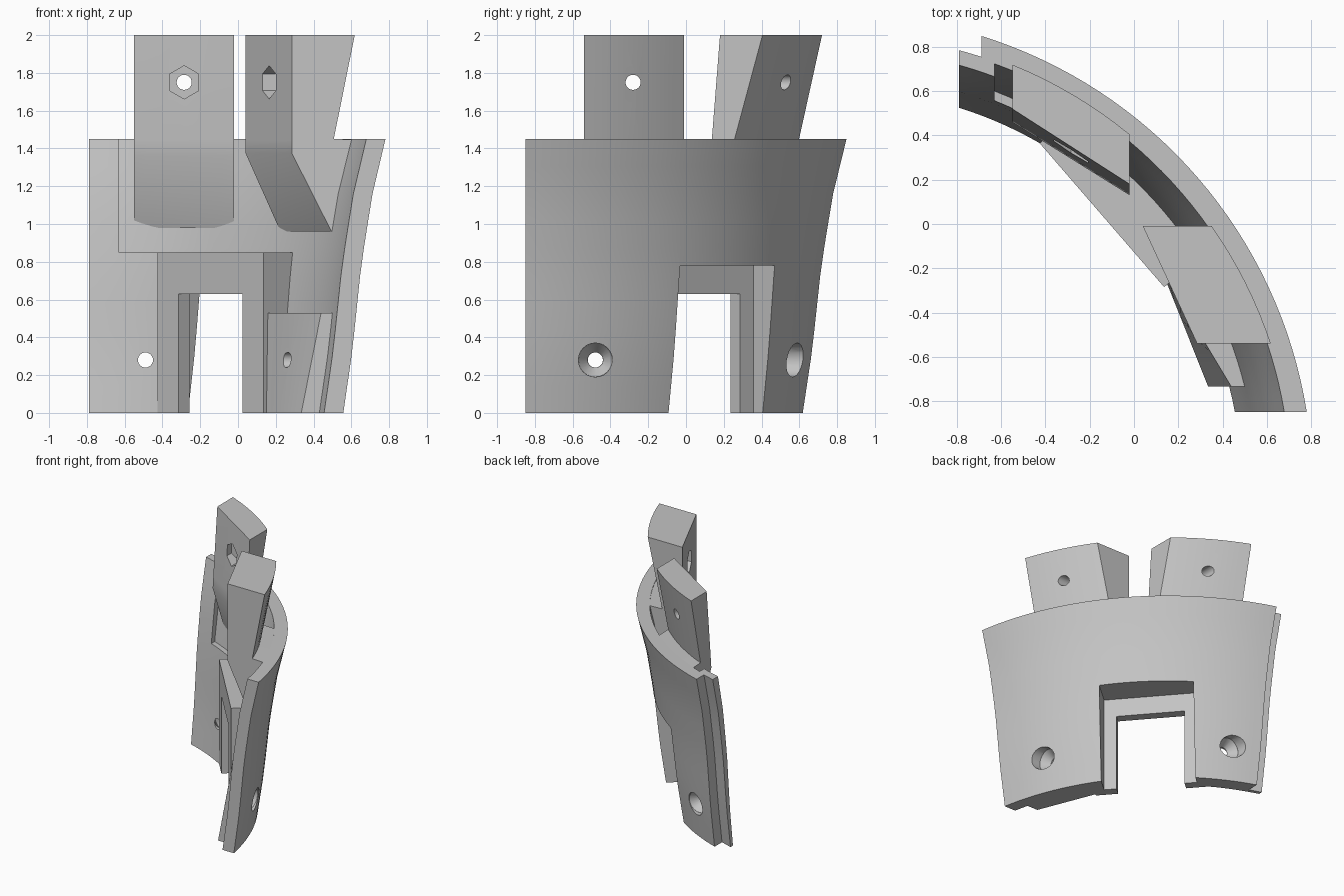
import bpy, bmesh, math
from mathutils import Vector, Matrix

if "Cube" in bpy.data.objects:
    bpy.data.objects.remove(bpy.data.objects["Cube"])

grey = bpy.data.materials.new("plain_grey")
grey.use_nodes = True
grey.diffuse_color = (0.55, 0.55, 0.55, 1)
grey.node_tree.nodes["Principled BSDF"].inputs["Base Color"].default_value = (0.55, 0.55, 0.55, 1)

CX, CY = -1.323, -1.184                   # centre of the curved wall
PROFILE = [(0, 1.91), (0.33, 1.957), (0.78, 2.003), (1.15, 2.06), (1.45, 2.13)]
OUT = Vector((0.756, 0.654, 0))           # direction out through the doorway
ALONG = Vector((0.654, -0.756, 0))        # direction along the wall
MID = Vector((-0.145, 0.04, 0))           # middle of the flat inner face


def radius(z):
    for (z0, r0), (z1, r1) in zip(PROFILE, PROFILE[1:]):
        if z <= z1:
            return r0 + (r1 - r0) * (z - z0) / (z1 - z0)
    return PROFILE[-1][1]


def finish(bm, name):
    bmesh.ops.recalc_face_normals(bm, faces=bm.faces)
    mesh = bpy.data.meshes.new(name)
    bm.to_mesh(mesh)
    bm.free()
    mesh.materials.append(grey)
    obj = bpy.data.objects.new(name, mesh)
    bpy.context.collection.objects.link(obj)
    return obj


def loft(name, rings):
    """Closed solid through rings of equal point count."""
    bm = bmesh.new()
    loops = [[bm.verts.new(p) for p in ring] for ring in rings]
    n = len(loops[0])
    for a, b in zip(loops, loops[1:]):
        for i in range(n):
            j = (i + 1) % n
            bm.faces.new((a[i], a[j], b[j], b[i]))
    bm.faces.new(loops[0])
    bm.faces.new(loops[-1])
    return finish(bm, name)


def arc(r, z, start, end, steps):
    """Arc about the wall centre between two planes of constant x or y."""
    def angle(plane):
        axis, v = plane
        return math.acos((v - CX) / r) if axis == "x" else math.asin((v - CY) / r)
    a, b = angle(start), angle(end)
    return [(CX + r * math.cos(a + (b - a) * i / steps),
             CY + r * math.sin(a + (b - a) * i / steps), z) for i in range(steps + 1)]


def wall(name, z0, z1, deep0, deep1, shallow, start, end, steps=32):
    """Curved slab; depths are measured in from the outer surface."""
    rings = []
    levels = 10
    for k in range(levels + 1):
        t = k / levels
        z = z0 + (z1 - z0) * t
        deep = deep0 + (deep1 - deep0) * t
        rings.append(arc(radius(z) - deep, z, start, end, steps)
                     + arc(radius(z) - shallow, z, start, end, steps)[::-1])
    return loft(name, rings)


def post(name, axis, lo, hi, sections):
    """Block with flat inner face, curved back. Section: z, inner lo, inner hi, back radius."""
    rings = []
    n = 8
    for z, in_lo, in_hi, r in sections:
        inner = []
        for i in range(n + 1):
            s = lo + (hi - lo) * i / n
            q = in_lo + (in_hi - in_lo) * i / n
            inner.append((s, q, z) if axis == "x" else (q, s, z))
        rings.append(inner + arc(r, z, (axis, lo), (axis, hi), n)[::-1])
    return loft(name, rings)


def local_box(name, half, v0, v1, z1):
    """Box aligned with the doorway."""
    rings = []
    for z in (-0.1, z1):
        rings.append([MID + ALONG * u + OUT * v + Vector((0, 0, z))
                      for u, v in ((-half, v0), (half, v0), (half, v1), (-half, v1))])
    return loft(name, rings)


def drill(axis, side, z, start, end, r0, r1, sides):
    """Cylinder or cone along x or y from start to end."""
    bm = bmesh.new()
    spin = Matrix.Rotation(math.pi / 2, 4, "Y") if axis == "x" else Matrix.Rotation(-math.pi / 2, 4, "X")
    mid = (start + end) / 2
    spot = (mid, side, z) if axis == "x" else (side, mid, z)
    bmesh.ops.create_cone(bm, cap_ends=True, segments=sides, radius1=r0, radius2=r1,
                          depth=end - start)
    if sides == 6:                        # put a corner of the hexagon on top
        top = max(abs((spin @ v.co).z) for v in bm.verts)
        if top < r0 * 0.99:
            bmesh.ops.rotate(bm, verts=bm.verts, matrix=Matrix.Rotation(math.pi / 6, 3, "Z"))
    bmesh.ops.transform(bm, matrix=Matrix.Translation(spot) @ spin, verts=bm.verts)
    return finish(bm, "cutter")


def combine(target, other, operation):
    other.hide_render = True
    mod = target.modifiers.new("combine", "BOOLEAN")
    mod.operation = operation
    mod.solver = "EXACT"
    mod.object = other
    bpy.context.view_layer.objects.active = target
    bpy.ops.object.modifier_apply(modifier=mod.name)
    bpy.data.objects.remove(other)


# Curved outer wall
body = wall("curved_wall", 0, 1.45, 0.1, 0.1, 0, ("x", -0.69), ("y", -0.85))

# Inner lining: full height at the left end, a low base elsewhere
lining = wall("inner_lining", 0, 1.45, 0.12, 0.155, 0.09, ("x", -0.79), ("y", 0.0))
combine(lining, wall("cutter", 0.85, 1.55, 0.4, 0.4, 0.06, ("x", -0.63), ("y", -0.05)), "DIFFERENCE")

# Screw pad at the right end
pad = post("screw_pad", "y", -0.735, -0.12, [(0, 0.335, 0.09, 1.85), (0.53, 0.44, 0.07, 1.92)])

# Flat-faced frame round the doorway
frame_rings = []
for z, back in ((0, 0.12), (0.85, 0.21)):
    frame_rings.append([MID + ALONG * u + OUT * v + Vector((0, 0, z)) for u, v in
                        ((-0.43, 0), (0.43, 0), (0.43, back), (0, back + 0.06), (-0.43, back))])
frame = loft("doorway_frame", frame_rings)
for part in (lining, pad, frame):
    combine(body, part, "UNION")

# Doorway with a wider rebate outside
combine(body, local_box("cutter", 0.26, -0.4, 0.6, 0.63), "DIFFERENCE")
combine(body, local_box("cutter", 0.355, 0.076, 0.7, 0.78), "DIFFERENCE")

# Countersunk screw holes
for axis, side, face in (("y", -0.49, 0.58), ("x", -0.48, 0.5)):
    for start, end, r0, r1 in ((-0.5, 0.4, 0.04, 0.04), (-0.12, -0.05, 0.041, 0.09),
                               (-0.051, 0.3, 0.09, 0.09)):
        combine(body, drill(axis, side, 0.28, face + start, face + end, r0, r1, 24), "DIFFERENCE")

# Two upright posts, joined to the wall below the rim and set in from it above
left_post = post("left_post", "x", -0.55, -0.02, [
    (0.98, 0.61, 0.265, 1.97), (1.36, 0.46, 0.13, 2.05), (1.446, 0.468, 0.137, 2.07),
    (1.45, 0.468, 0.137, 1.943), (2, 0.52, 0.18, 2.055)])
right_post = post("right_post", "y", -0.54, -0.01, [
    (0.96, 0.495, 0.225, 1.97), (1.375, 0.285, 0.04, 2.05), (1.446, 0.285, 0.04, 2.07),
    (1.45, 0.285, 0.04, 1.94), (2, 0.285, 0.04, 2.045)])

# Bolt holes with hexagonal nut pockets on the inner faces
for obj, axis, side, start, pocket in ((left_post, "y", -0.285, 0.1, 0.43),
                                       (right_post, "x", -0.28, -0.1, 0.3)):
    combine(obj, drill(axis, side, 1.75, start, 0.9, 0.04, 0.04, 24), "DIFFERENCE")
    combine(obj, drill(axis, side, 1.75, start, pocket, 0.088, 0.088, 6), "DIFFERENCE")

# Smooth curves, sharp edges
for obj in (body, left_post, right_post):
    bpy.ops.object.select_all(action="DESELECT")
    obj.select_set(True)
    bpy.context.view_layer.objects.active = obj
    bpy.ops.object.shade_smooth_by_angle(angle=math.radians(25))
